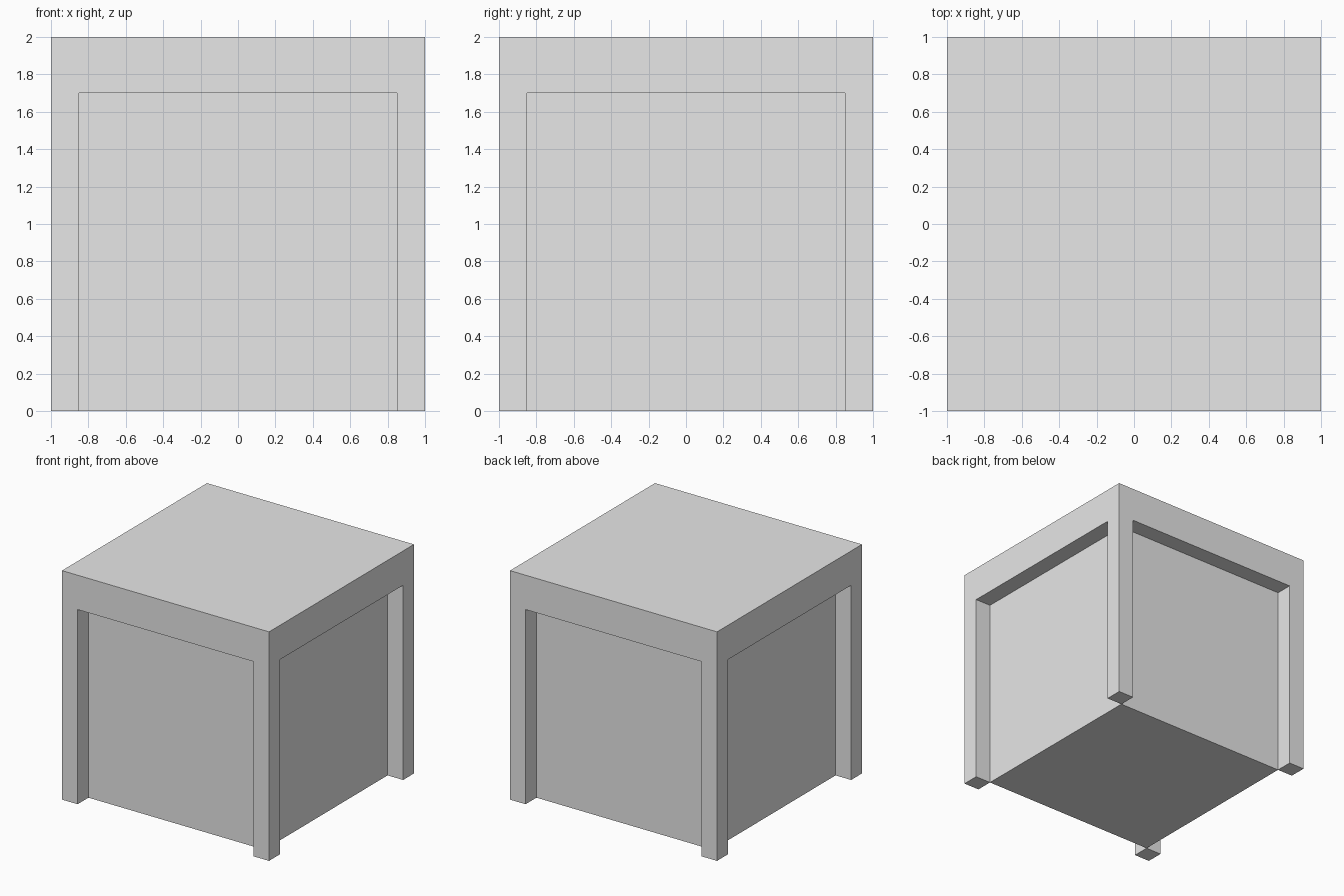
import bpy, bmesh
from mathutils import Matrix, Vector

cube = bpy.data.objects.get("Cube")
if cube:
    bpy.data.objects.remove(cube, do_unlink=True)

HALF = 1.0               # half of the outer width
INNER = 0.85             # half width between the legs
TOP, RAIL = 2.0, 1.7     # top of the block, underside of the slab

grey = bpy.data.materials.new("light_grey")
grey.use_nodes = True
grey.diffuse_color = (0.8, 0.8, 0.8, 1)
grey.node_tree.nodes["Principled BSDF"].inputs["Base Color"].default_value = (0.8, 0.8, 0.8, 1)


def box(half, low, high):
    """Start a bmesh with a square box between two heights."""
    bm = bmesh.new()
    place = Matrix.Translation((0, 0, (low + high) / 2))
    bmesh.ops.create_cube(bm, size=1, matrix=place @ Matrix.Diagonal((2 * half, 2 * half, high - low, 1)))
    return bm


def finish(bm, name):
    """Turn a bmesh into a named, flat-shaded object."""
    bmesh.ops.recalc_face_normals(bm, faces=bm.faces)
    mesh = bpy.data.meshes.new(name)
    bm.to_mesh(mesh)
    bm.free()
    mesh.materials.append(grey)
    bpy.context.collection.objects.link(bpy.data.objects.new(name, mesh))


# Frame: a slab, cut along the leg lines, with its corners drawn down into legs
bm = box(HALF, RAIL, TOP)
for axis in (Vector((1, 0, 0)), Vector((0, 1, 0))):
    for side in (-1, 1):
        bmesh.ops.bisect_plane(bm, geom=bm.verts[:] + bm.edges[:] + bm.faces[:],
                               plane_co=axis * side * INNER, plane_no=axis)
under = [f for f in bm.faces if f.normal.z < -0.5]
corners = [f for f in under
           if min(abs(c) for c in f.calc_center_median().xy) > INNER]
legs = bmesh.ops.extrude_face_region(bm, geom=corners)["geom"]
bmesh.ops.translate(bm, vec=(0, 0, -RAIL),
                    verts=[g for g in legs if isinstance(g, bmesh.types.BMVert)])

# The inner body covers the middle of the underside, so leave that open
middle = [f for f in bm.faces
          if f.normal.z < -0.5 and f.calc_center_median().xy.length < 0.1]
bmesh.ops.delete(bm, geom=middle, context="FACES")
bmesh.ops.dissolve_limit(bm, angle_limit=0.01, verts=bm.verts, edges=bm.edges)
finish(bm, "frame_with_legs")

# Inner body: the recessed side panels and floor
bm = box(INNER, 0, RAIL)
lid = [f for f in bm.faces if f.normal.z > 0.5]
bmesh.ops.delete(bm, geom=lid, context="FACES_ONLY")
finish(bm, "recessed_body")
# Open-topped shell: keep its faces pointing outward
body = bpy.data.objects["recessed_body"].data
for poly in body.polygons:
    if poly.normal.dot(poly.center - Vector((0, 0, RAIL / 2))) < 0:
        poly.flip()
